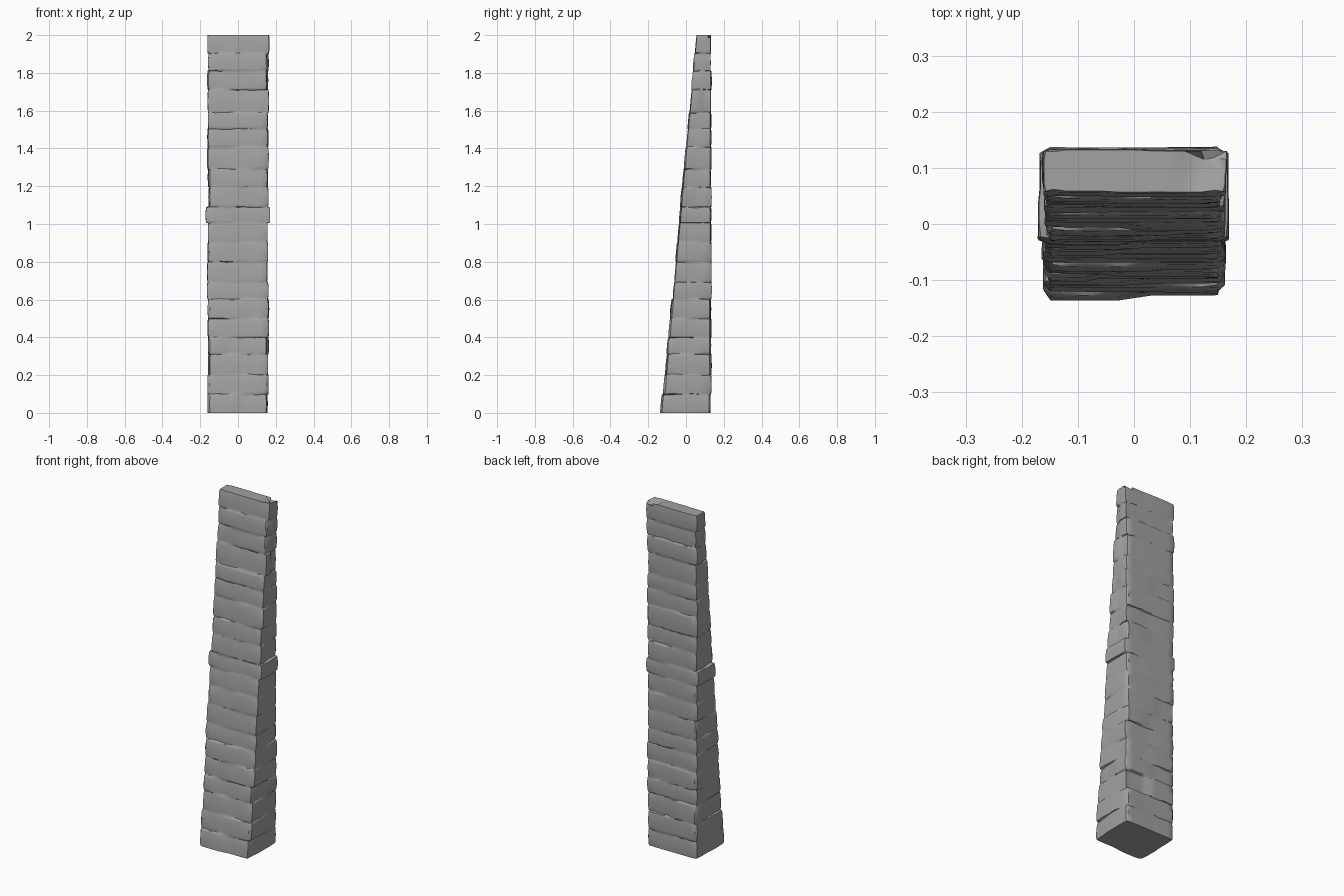
import bpy, bmesh, math, random

cube = bpy.data.objects.get("Cube")
if cube:
    bpy.data.objects.remove(cube, do_unlink=True)

random.seed(11)
HEIGHT, COURSES = 2.0, 20
BACK, HALF_WIDTH = 0.133, 0.158

stone = bpy.data.materials.new("grey stone")
stone.use_nodes = True
colour = (0.36, 0.36, 0.36, 1)
stone.diffuse_color = colour
bsdf = stone.node_tree.nodes["Principled BSDF"]
bsdf.inputs["Base Color"].default_value = colour
bsdf.inputs["Roughness"].default_value = 0.9


def spread(limit, count):
    return [limit * (2 * i / (count - 1) - 1) for i in range(count)]


# Outline of one course, with the corners left open as small chamfers
along, across = spread(0.95, 11), spread(0.92, 6)
outline = ([(u, -1) for u in along] + [(1, v) for v in across]
           + [(-u, 1) for u in along] + [(-1, -v) for v in across])


def front_at(z):
    return -0.130 + 0.0925 * z


def make_course(index):
    """Each side holds two blocks with slightly different projections."""
    sides = {}
    for side in ("front", "back", "left", "right"):
        reach = 0.004 if side in ("front", "back") else 0.006
        sides[side] = (random.uniform(-0.5, 0.5),
                       random.uniform(-reach, reach), random.uniform(-reach, reach))
    if index == 0:
        sides["front"] = (0.0, 0.008, -0.001)
    if index == 2:
        sides["back"] = (0.1, 0.003, -0.010)
    if index == 10:
        sides["left"], sides["right"] = (0, 0.011, 0.010), (0, 0.013, 0.010)
    if index == COURSES - 1:
        sides["left"], sides["right"] = (0, 0.006, 0.008), (0, 0.004, 0.004)
    return sides


def projection(course, side, t):
    split, low, high = course[side]
    blend = min(1, max(0, (t - split) / 0.16 + 0.5))
    return low + (high - low) * blend


def add_ring(bm, z, course, inset):
    ring = []
    for u, v in outline:
        corner = min(abs(u), abs(v)) > 0.9
        pull = inset * (1 if corner else 0.35)
        x_half = HALF_WIDTH
        front, back = front_at(z), BACK
        x = u * x_half
        y = front + (v + 1) / 2 * (back - front)
        if abs(v) == 1:
            side = "front" if v < 0 else "back"
            y += v * (projection(course, side, u) - pull)
            x -= math.copysign(inset, u) if corner else 0
        else:
            side = "left" if u > 0 else "right"
            x += u * (projection(course, side, v) - pull)
        z_point = z + random.uniform(-0.003, 0.003) if 0 < z < HEIGHT else z
        # Broken top corner at the back
        if z == HEIGHT and u > 0.9 and v > 0.8:
            x, y, z_point = x - 0.02, y - 0.012, z - 0.02
        ring.append(bm.verts.new((x, y, z_point)))
    return ring


# Tapered buttress of rough stone courses
bm = bmesh.new()
joints = [i * HEIGHT / COURSES + (random.uniform(-0.012, 0.012) if 0 < i < COURSES else 0)
          for i in range(COURSES + 1)]
rings = []
for i in range(COURSES):
    low, high = joints[i], joints[i + 1]
    course = make_course(i)
    lip = 0.012
    steps = [(low if i == 0 else low + 0.002, 0.004), (low + lip, 0.001),
             ((low + high) / 2, random.uniform(-0.002, 0.001)),
             (high - lip, 0.001), (high if i == COURSES - 1 else high - 0.002, 0.005)]
    rings += [add_ring(bm, z, course, inset) for z, inset in steps]

for lower, upper in zip(rings, rings[1:]):
    for i in range(len(lower)):
        j = (i + 1) % len(lower)
        bm.faces.new((lower[i], lower[j], upper[j], upper[i]))
bm.faces.new(list(reversed(rings[0])))
bm.faces.new(rings[-1])
bmesh.ops.triangulate(bm, faces=[f for f in bm.faces if len(f.verts) > 4])
bmesh.ops.recalc_face_normals(bm, faces=bm.faces)

mesh = bpy.data.meshes.new("stone_buttress")
bm.to_mesh(mesh)
bm.free()
mesh.materials.append(stone)
buttress = bpy.data.objects.new("stone_buttress", mesh)
bpy.context.collection.objects.link(buttress)
bpy.ops.object.select_all(action="DESELECT")
buttress.select_set(True)
bpy.context.view_layer.objects.active = buttress
bpy.ops.object.shade_smooth_by_angle(angle=math.radians(40))
